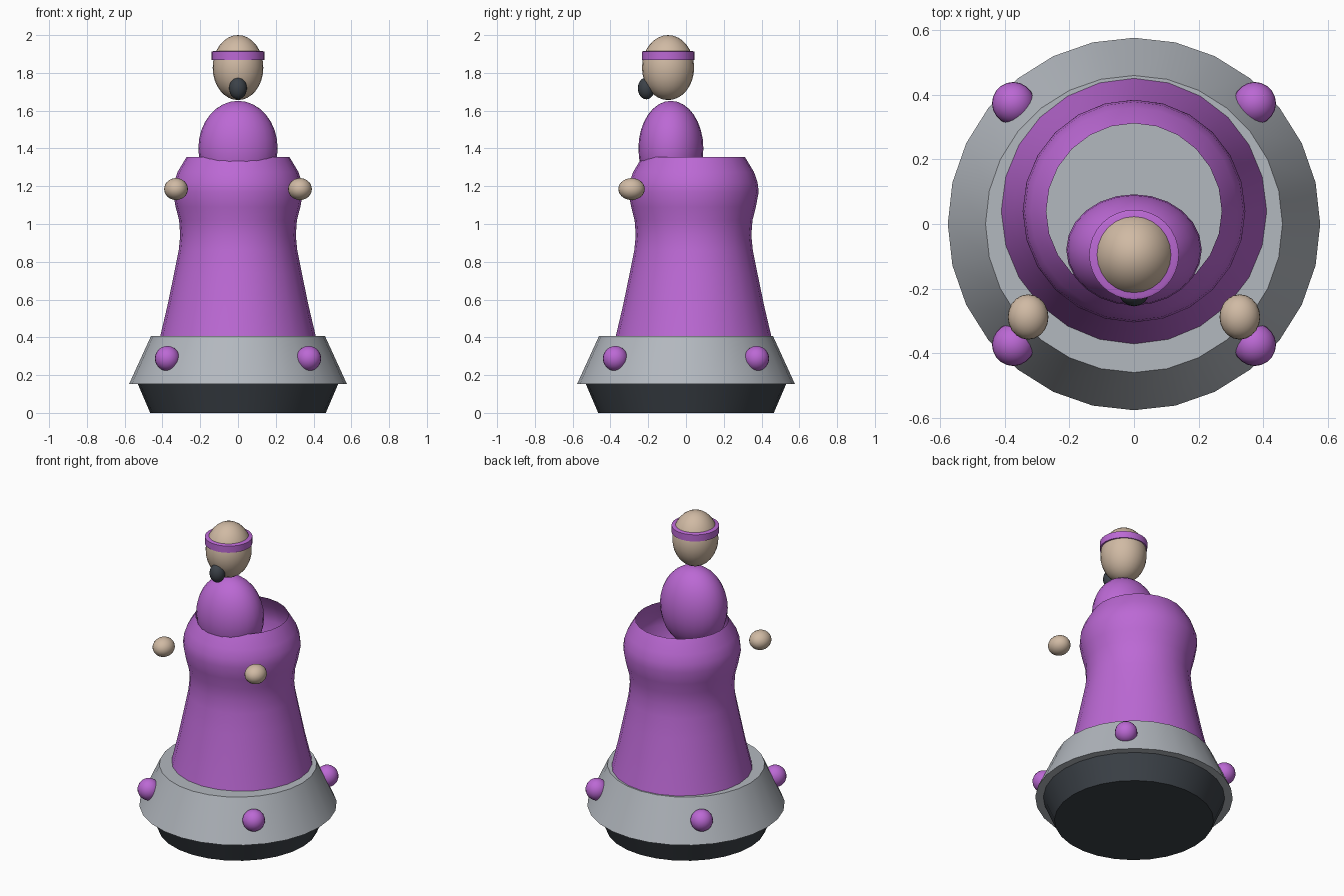
import bpy
import math

cube = bpy.data.objects.get("Cube")
if cube:
    bpy.data.objects.remove(cube, do_unlink=True)


def material(name, rgb):
    m = bpy.data.materials.new(name)
    m.use_nodes = True
    color = (*rgb, 1.0)
    m.diffuse_color = color
    m.node_tree.nodes["Principled BSDF"].inputs["Base Color"].default_value = color
    return m


purple = material("purple", (0.50, 0.14, 0.66))
grey = material("light grey", (0.45, 0.48, 0.52))
skin = material("skin", (0.63, 0.49, 0.37))
dark = material("charcoal", (0.045, 0.054, 0.065))


def finish(obj, mat):
    obj.data.materials.append(mat)
    bpy.ops.object.select_all(action="DESELECT")
    obj.select_set(True)
    bpy.context.view_layer.objects.active = obj
    bpy.ops.object.shade_smooth_by_angle(angle=math.radians(35))
    return obj


def lathe(name, profile, mat, y=0.0, sides=28, caps=True):
    """Turn (radius, height) points, listed bottom to top, around a vertical axis."""
    verts, faces = [], []
    for r, z in profile:
        for i in range(sides):
            a = math.tau * i / sides
            verts.append((r * math.cos(a), r * math.sin(a), z))
    for k in range(len(profile) - 1):
        for i in range(sides):
            j = (i + 1) % sides
            a, b = k * sides, (k + 1) * sides
            faces.append((a + i, a + j, b + j, b + i))
    if caps:
        faces.append(tuple(reversed(range(sides))))
        faces.append(tuple(range(len(verts) - sides, len(verts))))
    mesh = bpy.data.meshes.new(name)
    mesh.from_pydata(verts, [], faces)
    obj = bpy.data.objects.new(name, mesh)
    obj.location.y = y
    bpy.context.collection.objects.link(obj)
    return finish(obj, mat)


def ellipsoid(name, center, radii, mat, segments=24, rings=16):
    bpy.ops.mesh.primitive_uv_sphere_add(segments=segments, ring_count=rings,
                                         radius=1, location=center)
    obj = bpy.context.object
    obj.name = name
    obj.scale = radii
    bpy.ops.object.transform_apply(location=False, rotation=False, scale=True)
    return finish(obj, mat)


# Stand: dark flared foot and sloping grey collar
lathe("base", [(0.465, 0), (0.53, 0.152)], dark)
lathe("collar", [(0.577, 0.152), (0.46, 0.408)], grey)

# Hollow gown, open at the top, set slightly towards the back
gown = [(0.412, 0.405), (0.373, 0.57), (0.338, 0.74), (0.314, 0.86),
        (0.306, 0.94), (0.312, 1.02), (0.33, 1.09), (0.345, 1.17),
        (0.339, 1.22), (0.32, 1.275), (0.272, 1.355)]
lathe("gown", gown, purple, y=0.04, sides=24, caps=False)

# Torso, head, headband and beard
ellipsoid("torso", (0, -0.08, 1.40), (0.21, 0.172, 0.252), purple)
ellipsoid("head", (0, -0.095, 1.828), (0.134, 0.138, 0.172), skin)
lathe("headband", [(0.139, 1.869), (0.139, 1.912), (0.13, 1.916)],
      purple, y=-0.095, sides=32)
ellipsoid("beard", (0, -0.21, 1.718), (0.047, 0.045, 0.058), dark, 16, 12)

# Floating hands and round studs on the collar
for sx, side in ((1, "left"), (-1, "right")):
    ellipsoid(side + "_hand", (sx * 0.328, -0.288, 1.185),
              (0.063, 0.07, 0.058), skin, 20, 14)
    for sy, end in ((-1, "front"), (1, "back")):
        ellipsoid(f"{end}_{side}_stud", (sx * 0.374, sy * 0.374, 0.288),
                  (0.066,) * 3, purple, 20, 14)
